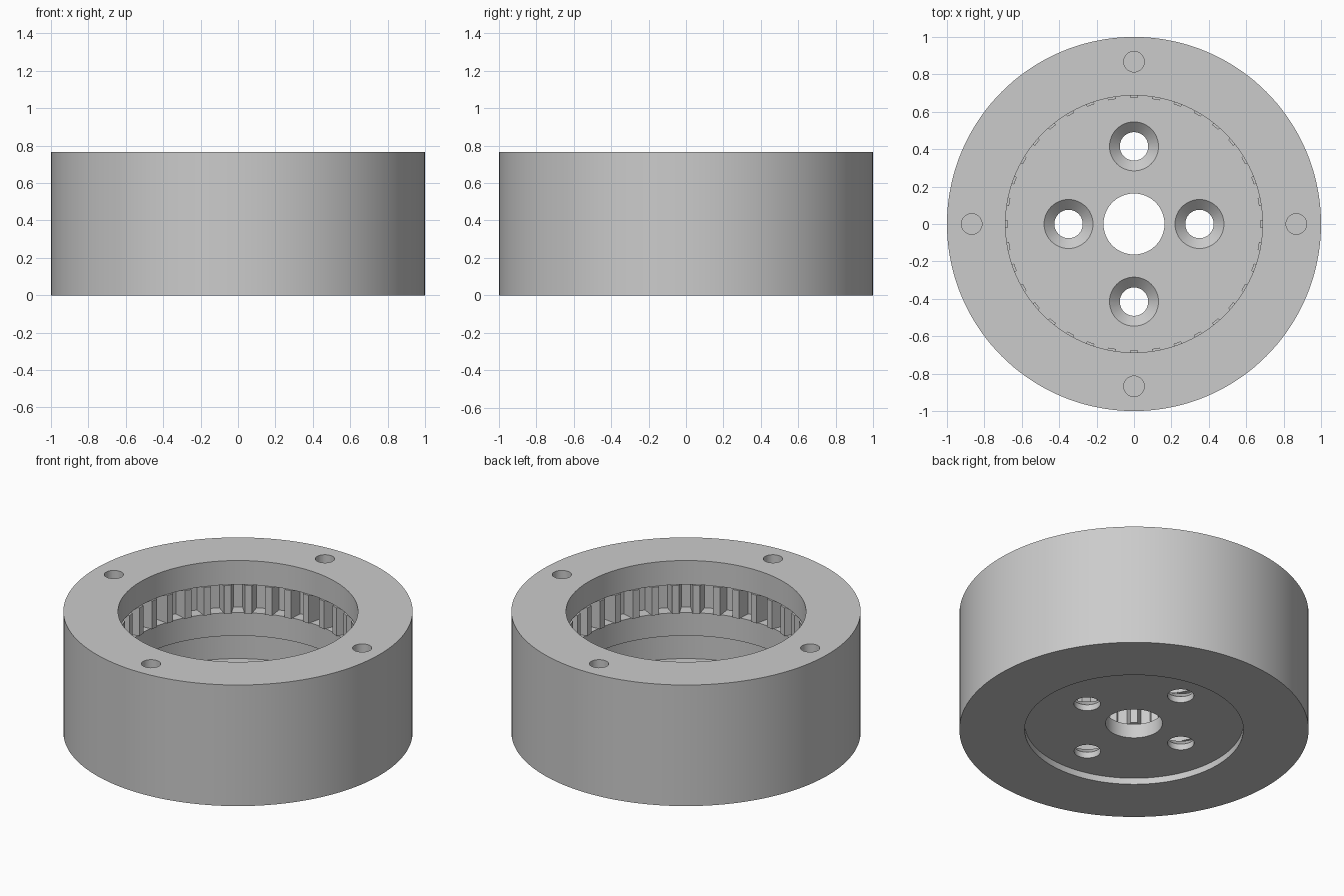
import bpy, bmesh, math
from mathutils import Matrix, Vector

cube = bpy.data.objects.get("Cube")
if cube:
    bpy.data.objects.remove(cube, do_unlink=True)

HEIGHT = 0.765
FLOOR = 0.13                    # top of the base plate
GEAR_LOW, GEAR_HIGH = 0.436, 0.613
BORE, ROOT, TIP = 0.687, 0.76, 0.675
TEETH = 36

grey = bpy.data.materials.new("plain grey")
grey.use_nodes = True
grey.diffuse_color = (0.6, 0.6, 0.6, 1)
grey.node_tree.nodes["Principled BSDF"].inputs["Base Color"].default_value = (0.6, 0.6, 0.6, 1)


def lathe(bm, profile, segments, centre=(0, 0), closed=True):
    """Revolve a profile of (radius, z) points around a vertical axis."""
    rings = []
    for i in range(segments):
        a = math.tau * i / segments
        rings.append([bm.verts.new((centre[0] + r * math.cos(a),
                                    centre[1] + r * math.sin(a), z)) for r, z in profile])
    n = len(profile)
    for i in range(segments):
        here, there = rings[i], rings[(i + 1) % segments]
        for j in range(n if closed else n - 1):
            k = (j + 1) % n
            bm.faces.new((here[j], there[j], there[k], here[k]))
    if not closed:
        bm.faces.new([ring[0] for ring in rings])
        bm.faces.new([ring[-1] for ring in rings])


def make_object(name, bm):
    bmesh.ops.recalc_face_normals(bm, faces=bm.faces)
    mesh = bpy.data.meshes.new(name)
    bm.to_mesh(mesh)
    bm.free()
    mesh.materials.append(grey)
    obj = bpy.data.objects.new(name, mesh)
    bpy.context.collection.objects.link(obj)
    return obj


# Housing: wall with a gear groove, lower chamber and recessed base plate
bm = bmesh.new()
lathe(bm, [(0.163, 0.04), (0.626, 0.04), (0.626, 0), (1, 0), (1, HEIGHT),
           (BORE, HEIGHT), (BORE, GEAR_HIGH), (ROOT, GEAR_HIGH),
           (ROOT, GEAR_LOW), (BORE, GEAR_LOW), (BORE, 0.29), (0.72, 0.29),
           (0.72, FLOOR), (0.163, FLOOR)], 144)
housing = make_object("housing", bm)

# Cutters: blind rim holes and countersunk base holes
bm = bmesh.new()
for turn in range(4):
    a = turn * math.pi / 2
    c, s = math.cos(a), math.sin(a)
    lathe(bm, [(0.055, HEIGHT - 0.3), (0.055, HEIGHT + 0.1)], 32,
          (0.868 * c, 0.868 * s), False)
    reach = 0.35 if turn % 2 == 0 else 0.415
    lathe(bm, [(0.076, 0.01), (0.076, 0.078), (0.131, FLOOR), (0.131, FLOOR + 0.05)],
          48, (reach * c, reach * s), False)
cutter = make_object("hole_cutter", bm)
cutter.hide_render = True

cut = housing.modifiers.new("holes", "BOOLEAN")
cut.operation = "DIFFERENCE"
cut.solver = "EXACT"
cut.object = cutter
bpy.context.view_layer.update()
graph = bpy.context.evaluated_depsgraph_get()
carved = bpy.data.meshes.new_from_object(housing.evaluated_get(graph))
housing.modifiers.clear()
housing.data = carved
bpy.data.objects.remove(cutter, do_unlink=True)

# Internal gear teeth: tapered prisms set into the groove
bm = bmesh.new()
outline = [(TIP, -0.02), (ROOT + 0.01, -0.042), (ROOT + 0.01, 0.042), (TIP, 0.02)]
for i in range(TEETH):
    turn = Matrix.Rotation(math.tau * i / TEETH, 3, "Z")
    low, high = ([bm.verts.new(turn @ Vector((x, y, z))) for x, y in outline]
                 for z in (GEAR_LOW, GEAR_HIGH))
    bm.faces.new(low[::-1])
    bm.faces.new(high)
    for j in range(4):
        k = (j + 1) % 4
        bm.faces.new((low[j], low[k], high[k], high[j]))
make_object("gear_teeth", bm)

# Smooth round walls, crisp edges
bpy.ops.object.select_all(action="DESELECT")
housing.select_set(True)
bpy.context.view_layer.objects.active = housing
bpy.ops.object.shade_smooth_by_angle(angle=math.radians(30))
